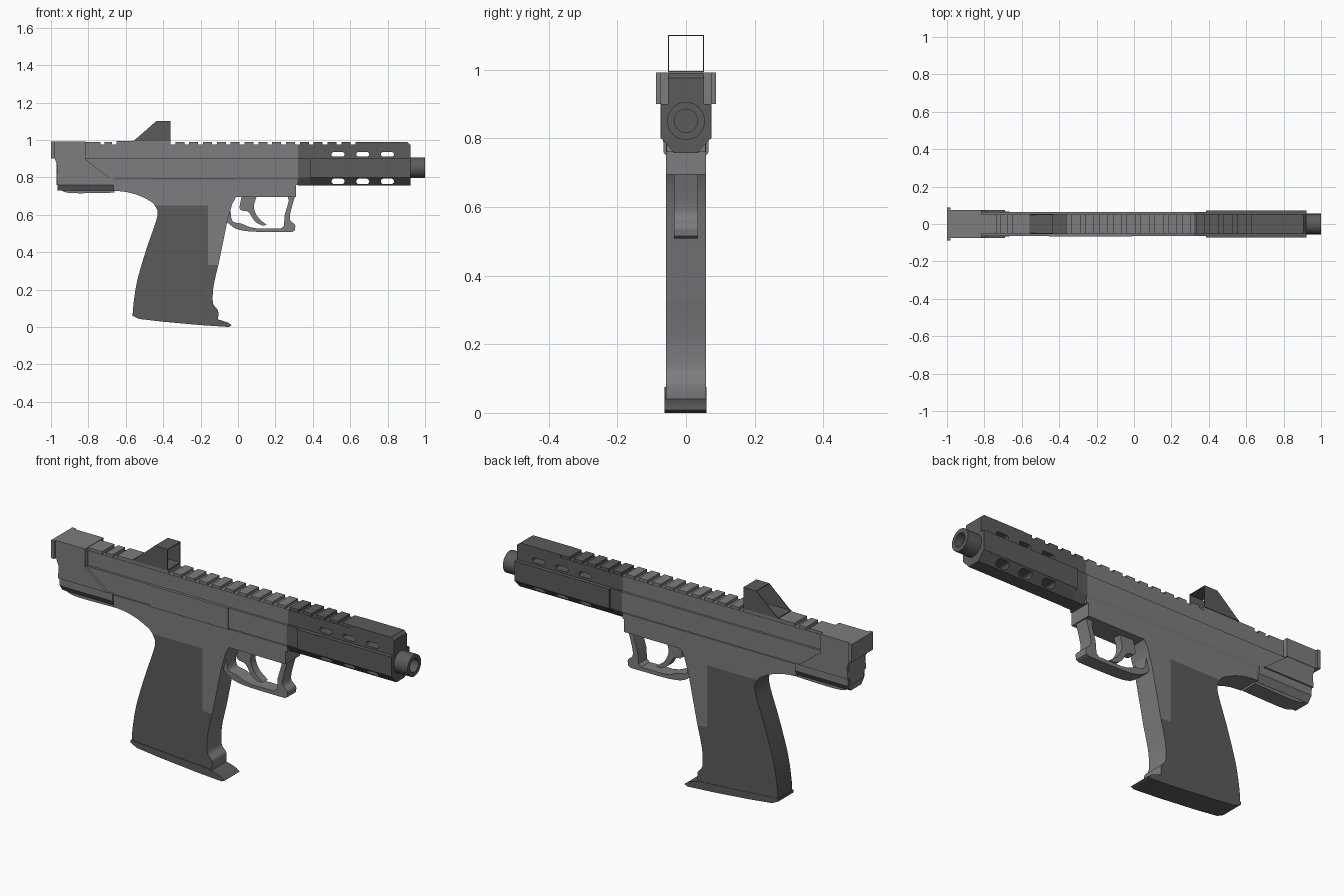
import bpy, bmesh, math
from mathutils import Vector

cube = bpy.data.objects.get("Cube")
if cube:
    bpy.data.objects.remove(cube, do_unlink=True)


def material(name, rgb):
    m = bpy.data.materials.new(name)
    m.use_nodes = True
    m.diffuse_color = (*rgb, 1)
    m.node_tree.nodes["Principled BSDF"].inputs["Base Color"].default_value = (*rgb, 1)
    return m


GRAY = material("steel gray", (0.205, 0.205, 0.215))
DARK = material("dark polymer", (0.105, 0.105, 0.108))


def finish(name, bm, mat):
    bmesh.ops.recalc_face_normals(bm, faces=bm.faces)
    me = bpy.data.meshes.new(name)
    bm.to_mesh(me)
    bm.free()
    me.materials.append(mat)
    ob = bpy.data.objects.new(name, me)
    bpy.context.collection.objects.link(ob)
    return ob


def sweep(name, verts, offset, mat):
    """Extrude a closed planar outline by an offset."""
    bm = bmesh.new()
    face = bm.faces.new([bm.verts.new(v) for v in verts])
    moved = bmesh.ops.extrude_face_region(bm, geom=[face])["geom"]
    bmesh.ops.translate(bm, vec=offset,
                        verts=[g for g in moved if isinstance(g, bmesh.types.BMVert)])
    return finish(name, bm, mat)


def side(name, pts, y0, y1, mat):
    return sweep(name, [(x, y0, z) for x, z in pts], (0, y1 - y0, 0), mat)


def section(name, half, x0, x1, mat):
    """Mirror a half cross-section (y, z) and sweep it along the length."""
    ring = half + [(-y, z) for y, z in reversed(half)]
    return sweep(name, [(x0, y, z) for y, z in ring], (x1 - x0, 0, 0), mat)


def box(name, x0, x1, half, z0, z1, mat):
    return section(name, [(half, z1), (half, z0)], x0, x1, mat)


def curve(pts, steps=5):
    """Smooth open path through the points."""
    p = [Vector(q) for q in pts]
    p = [2 * p[0] - p[1]] + p + [2 * p[-1] - p[-2]]
    out = []
    for a, b, c, d in zip(p, p[1:], p[2:], p[3:]):
        for i in range(steps):
            t = i / steps
            out.append(tuple(0.5 * (2 * b + (c - a) * t + (2 * a - 5 * b + 4 * c - d) * t**2
                                    + (3 * b - a - 3 * c + d) * t**3)))
    return out + [tuple(pts[-1])]


def cut(ob, cutter):
    cutter.hide_render = True
    mod = ob.modifiers.new("cut", 'BOOLEAN')
    mod.object, mod.solver = cutter, 'EXACT'
    bpy.context.view_layer.objects.active = ob
    bpy.ops.object.modifier_apply(modifier=mod.name)
    bpy.data.objects.remove(cutter, do_unlink=True)


def smooth(ob):
    bpy.ops.object.select_all(action='DESELECT')
    ob.select_set(True)
    bpy.context.view_layer.objects.active = ob
    bpy.ops.object.shade_smooth_by_angle(angle=math.radians(30))


# Receiver: stepped upper, chamfered tail, rear cap
section("receiver", [(0.052, 0.976), (0.052, 0.9), (0.063, 0.9), (0.063, 0.8), (0.057, 0.785),
                     (0.057, 0.76)], -0.97, 0.32, GRAY)
tail = curve([(-0.97, 0.78), (-0.962, 0.75), (-0.935, 0.725), (-0.87, 0.715), (-0.66, 0.718)])
side("tail_keel", tail + [(-0.66, 0.78)], -0.042, 0.042, GRAY)
section("tail_block", [(0.066, 0.8), (0.066, 0.76), (0.043, 0.73)], -0.965, -0.665, GRAY)
side("rear_side_plates", [(-0.98, 0.9), (-0.82, 0.9), (-0.69, 0.8), (-0.97, 0.8), (-0.965, 0.86)],
     -0.074, 0.074, GRAY)
box("rear_cap", -0.985, -0.815, 0.076, 0.9, 0.992, GRAY)
box("rear_cap_lip", -1.0, -0.982, 0.087, 0.9, 0.992, GRAY)
side("ejection_panel", [(-0.455, 0.9), (-0.455, 0.79), (-0.01, 0.79), (-0.01, 0.9)],
     -0.067, -0.06, GRAY)

# Top rail
box("rail_rear_block", -0.82, -0.735, 0.05, 0.97, 0.99, GRAY)
box("rail_rear_tooth", -0.715, -0.675, 0.05, 0.97, 0.99, GRAY)
box("sight_base", -0.65, -0.36, 0.05, 0.97, 0.993, GRAY)
PITCH = 0.074
for i in range(14):
    x = -0.335 + i * PITCH
    box("rail_tooth", x, x + 0.048, 0.05, 0.97, 0.99, GRAY if x < 0.3 else DARK)

# Open sight hood
for s in (-1, 1):
    side("sight_wall", [(-0.56, 0.993), (-0.435, 1.102), (-0.362, 1.102), (-0.362, 0.993)],
         s * 0.049, s * 0.053, DARK)
box("sight_roof", -0.435, -0.362, 0.053, 1.098, 1.102, DARK)
box("sight_floor", -0.56, -0.362, 0.053, 0.993, 0.997, DARK)

# Shroud with vent slots
collar = section("shroud_collar", [(0.052, 0.976), (0.052, 0.9), (0.063, 0.9), (0.063, 0.8),
                                   (0.035, 0.757)], 0.32, 0.385, DARK)
shroud = section("shroud", [(0.052, 0.976), (0.052, 0.9), (0.072, 0.9), (0.072, 0.8),
                            (0.033, 0.757)], 0.385, 0.922, DARK)
side("shroud_top", [(0.675, 0.97), (0.675, 0.99), (0.905, 0.99), (0.92, 0.975), (0.92, 0.97)],
     -0.052, 0.052, DARK)


def slot(x0, x1, z0, z1):
    r = (z1 - z0) / 2
    arc = [(math.cos(a) * r, math.sin(a) * r) for a in (math.pi * k / 8 - math.pi / 2 for k in range(9))]
    mid = (z0 + z1) / 2
    pts = [(x1 - r + c, mid + s) for c, s in arc] + [(x0 + r - c, mid - s) for c, s in arc]
    return side("slot_cutter", pts, -0.2, 0.2, DARK)


for i in range(3):
    x = 0.5 + 0.132 * i
    cut(shroud, slot(x, x + 0.07, 0.911, 0.935))
    cut(shroud, slot(x, x + 0.07, 0.764, 0.793))


# Muzzle tube
def tube(name, radius, x0, x1):
    ring = [(x0, math.cos(a) * radius, 0.851 + math.sin(a) * radius)
            for a in (math.tau * k / 40 for k in range(40))]
    return sweep(name, ring, (x1 - x0, 0, 0), DARK)


muzzle = tube("muzzle", 0.055, 0.9, 1.0)
cut(muzzle, tube("bore_cutter", 0.034, 0.94, 1.1))
smooth(muzzle)

# Frame and grip share the same back and front outlines
back = curve([(-0.665, 0.728), (-0.6, 0.722), (-0.53, 0.703), (-0.465, 0.67), (-0.445, 0.65)])
front = [(-0.105, 0.33), (-0.055, 0.575), (-0.03, 0.66), (-0.01, 0.695)]
frame = side("frame", [(-0.665, 0.79)] + back + [(-0.16, 0.65), (-0.16, 0.33)] + front
             + [(0.31, 0.695), (0.31, 0.79)], -0.058, 0.058, GRAY)
smooth(frame)

grip_back = curve([(-0.445, 0.65), (-0.43, 0.615), (-0.44, 0.56), (-0.49, 0.415),
                   (-0.537, 0.255), (-0.558, 0.13), (-0.562, 0.06)])
grip_front = curve([(-0.105, 0.06), (-0.108, 0.09), (-0.133, 0.125), (-0.133, 0.2),
                    (-0.12, 0.27), (-0.105, 0.33)])
grip = side("grip", grip_back + [(-0.11, 0.03)] + grip_front + [(-0.16, 0.33), (-0.16, 0.65)],
            -0.058, 0.058, DARK)
grip.data.materials.append(GRAY)
for p in grip.data.polygons:
    if p.normal.x > 0.3 and p.center.x > -0.15:
        p.material_index = 1
smooth(grip)
base = side("magazine_base", [(-0.565, 0.075), (-0.565, 0.06), (-0.53, 0.043), (-0.4, 0.028),
                              (-0.2, 0.01), (-0.05, 0.0), (-0.033, 0.008), (-0.05, 0.022),
                              (-0.09, 0.036), (-0.13, 0.045), (-0.3, 0.055)], -0.062, 0.06, DARK)
smooth(base)

# Trigger guard and trigger
outer = curve([(-0.06, 0.56), (-0.01, 0.525), (0.06, 0.511), (0.17, 0.508), (0.29, 0.508)])
tip = curve([(0.303, 0.515), (0.305, 0.545), (0.28, 0.57), (0.28, 0.61), (0.305, 0.7)], 4)
inner = [(0.265, 0.7), (0.272, 0.675), (0.25, 0.6), (0.245, 0.54), (0.23, 0.527)]
inner += curve([(0.1, 0.527), (0.06, 0.535), (0.02, 0.552), (-0.02, 0.56), (-0.035, 0.58), (-0.04, 0.63)], 4)
guard = side("trigger_guard", outer + tip + inner + [(-0.07, 0.63)], -0.035, 0.035, GRAY)
smooth(guard)
trigger = side("trigger", curve([(0.1, 0.7), (0.085, 0.64), (0.108, 0.585), (0.155, 0.545)])
               + curve([(0.13, 0.542), (0.09, 0.565), (0.055, 0.615), (0.01, 0.63), (0.02, 0.7)]),
               -0.02, 0.02, GRAY)
smooth(trigger)
